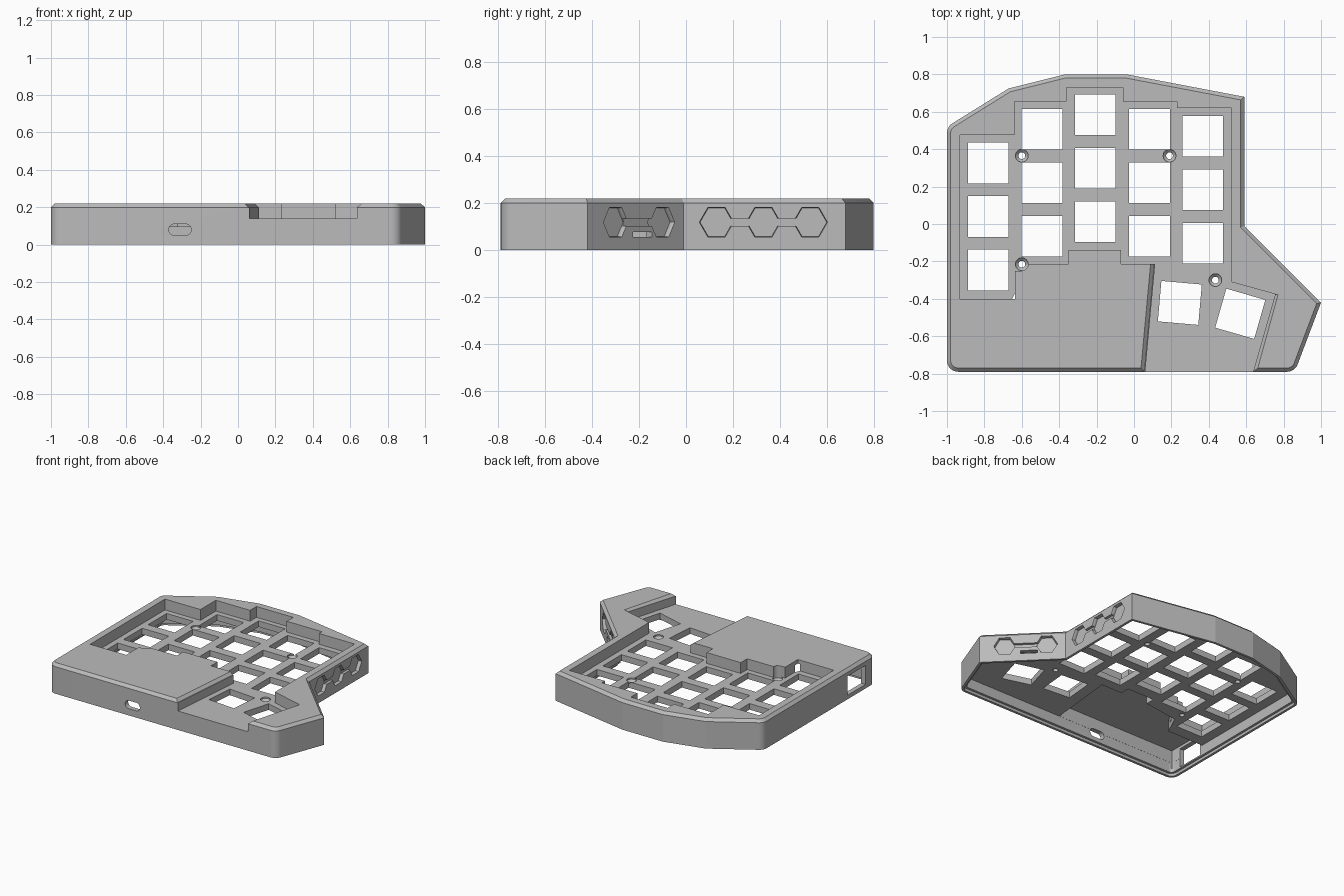
import bpy, bmesh, math
from mathutils import Vector, Matrix

if "Cube" in bpy.data.objects:
    bpy.data.objects.remove(bpy.data.objects["Cube"])

TOP, FLOOR, CEILING = 0.22, 0.14, 0.095


def loft(name, rings):
    """Closed solid through a stack of equal-length point rings."""
    bm = bmesh.new()
    rows = [[bm.verts.new(p) for p in ring] for ring in rings]
    n = len(rows[0])
    for a, b in zip(rows, rows[1:]):
        for i in range(n):
            j = (i + 1) % n
            bm.faces.new((a[i], a[j], b[j], b[i]))
    bm.faces.new(rows[0][::-1])
    bm.faces.new(rows[-1])
    bmesh.ops.recalc_face_normals(bm, faces=bm.faces)
    mesh = bpy.data.meshes.new(name)
    bm.to_mesh(mesh)
    bm.free()
    obj = bpy.data.objects.new(name, mesh)
    bpy.context.collection.objects.link(obj)
    return obj


def at(points, z):
    return [(p[0], p[1], z) for p in points]


def rounded(corners, steps=12):
    """Polygon from (x, y, radius) corners."""
    out = []
    for i, (x, y, r) in enumerate(corners):
        c = Vector((x, y))
        if r == 0:
            out.append(c)
            continue
        a = (Vector(corners[i - 1][:2]) - c).normalized()
        b = (Vector(corners[(i + 1) % len(corners)][:2]) - c).normalized()
        half = a.angle(b) / 2
        centre = c + (a + b).normalized() * (r / math.sin(half))
        s = (c + a * (r / math.tan(half)) - centre).normalized()
        e = (c + b * (r / math.tan(half)) - centre).normalized()
        for k in range(steps + 1):
            f = k / steps
            out.append(centre + (s * (1 - f) + e * f).normalized() * r)
    return out


def inset(points, d):
    """Mitred inward offset of a counter-clockwise polygon."""
    out = []
    for i, p in enumerate(points):
        a = (p - points[i - 1]).normalized()
        b = (points[(i + 1) % len(points)] - p).normalized()
        na, nb = Vector((-a.y, a.x)), Vector((-b.y, b.x))
        m = (na + nb).normalized()
        out.append(p + m * (d / m.dot(na)))
    return out


def cut(cutter):
    """Subtract a cutter from the case and discard it."""
    cutter.hide_render = True
    mod = case.modifiers.new("cut", 'BOOLEAN')
    mod.operation, mod.solver, mod.object = 'DIFFERENCE', 'EXACT', cutter
    bpy.ops.object.modifier_apply(modifier=mod.name)
    bpy.data.objects.remove(cutter)


def wall_cut(shape, origin, u, normal, depth, flare=1.0):
    """Cut a 2D shape (along the wall, up) into a vertical wall."""
    o, u, n = Vector(origin), Vector(u).normalized(), Vector(normal).normalized()
    levels = [(-depth, 1), (-0.012, 1), (0.012, flare)]
    cut(loft("wall_cutter", [[o + u * (x * s) + Vector((0, 0, y * s)) + n * d
                              for x, y in shape] for d, s in levels]))


def rect(w, h):
    return [(-w / 2, -h / 2), (w / 2, -h / 2), (w / 2, h / 2), (-w / 2, h / 2)]


def circle(r, n=32):
    return [(r * math.cos(math.tau * i / n), r * math.sin(math.tau * i / n)) for i in range(n)]


# Outer shell with a chamfered top edge
outline = rounded([(-1, -0.79, 0.06), (0.86, -0.79, 0.06), (1, -0.42, 0), (0.59, -0.01, 0),
                   (0.59, 0.68, 0), (-0.04, 0.80, 0), (-0.37, 0.80, 0), (-0.67, 0.725, 0),
                   (-1, 0.52, 0.06)])
case = loft("keyboard_case", [at(outline, 0), at(outline, 0.2), at(inset(outline, 0.02), TOP)])
bpy.context.view_layer.objects.active = case
case.select_set(True)

grey = bpy.data.materials.new("case_grey")
grey.use_nodes = True
colour = (0.5, 0.5, 0.5, 1)
grey.diffuse_color = colour
grey.node_tree.nodes["Principled BSDF"].inputs["Base Color"].default_value = colour
case.data.materials.append(grey)

# Hollow underside with a stepped lip for the base plate
lip, inner = inset(outline, 0.018), inset(outline, 0.035)
cut(loft("cavity", [at(lip, -0.02), at(lip, 0.02), at(inner, 0.02), at(inner, CEILING)]))

# Taller pocket for the electronics below the front cover
pocket = [(-0.964, -0.754), (0.02, -0.754), (0.07, -0.25), (-0.1, -0.25), (-0.1, -0.18),
          (-0.32, -0.18), (-0.32, -0.25), (-0.6, -0.29), (-0.67, -0.44), (-0.964, -0.44)]
cut(loft("pocket", [at(pocket, 0.05), at(pocket, 0.19)]))

# Sunken key plate, open to the front at the thumb keys
well = [(0.055, -0.85), (0.62, -0.85), (0.755, -0.375), (0.52, -0.31), (0.52, 0.62), (0.23, 0.62),
        (0.23, 0.655), (-0.06, 0.655), (-0.06, 0.73), (-0.36, 0.73), (-0.36, 0.655),
        (-0.64, 0.655), (-0.64, 0.475), (-0.93, 0.475), (-0.93, -0.4), (-0.635, -0.4),
        (-0.635, -0.25), (-0.6, -0.25), (-0.6, -0.215), (-0.35, -0.215), (-0.35, -0.14),
        (-0.07, -0.14), (-0.07, -0.215), (0.113, -0.215)]
cut(loft("key_well", [at(well, FLOOR), at(well, 0.3)]))

# Chamfers on both sides of the thumb opening
low = [(0.05, -0.85), (0.62, -0.85), (0.75, -0.378), (0.5, -0.33), (0.4, -0.21), (0.109, -0.21)]
shift = [-0.04, 0.04, 0.04, 0, 0, -0.04]
cut(loft("thumb_chamfer", [at(low, 0.2), at([(x + s, y) for (x, y), s in zip(low, shift)], 0.24)]))

# Key openings: five staggered columns of three, then two turned thumb keys
keys = []
for x, y in [(-0.78, 0.04), (-0.492, 0.22), (-0.207, 0.298), (0.083, 0.22), (0.368, 0.183)]:
    keys += [(x, y + row * 0.286, 0) for row in (-1, 0, 1)]
keys += [(0.245, -0.422, -5), (0.568, -0.48, -16)]
for x, y, turn in keys:
    spin = Matrix.Rotation(math.radians(turn), 2)
    square = [spin @ Vector(p) + Vector((x, y)) for p in rect(0.217, 0.217)]
    cut(loft("key_cutter", [at(square, 0.05), at(square, 0.3)]))

# Screw holes with countersinks
for x, y in [(-0.6, 0.365), (0.19, 0.365), (-0.6, -0.215), (0.435, -0.3)]:
    levels = [(0.018, 0.05), (0.018, 0.115), (0.034, 0.13), (0.034, 0.3)]
    cut(loft("screw_cutter", [[(x + a, y + b, z) for a, b in circle(r)] for r, z in levels]))

# Hexagon reliefs joined by bars on the right and diagonal walls
EAST, NORTH, DIAGONAL, SLOPE = (1, 0, 0), (0, 1, 0), (1, 1, 0), (1, -1, 0)
for y in (0.13, 0.33, 0.53):
    wall_cut(circle(0.07, 6), (0.59, y, 0.118), NORTH, EAST, 0.025, 1.1)
for y in (0.23, 0.43):
    wall_cut(rect(0.08, 0.03), (0.59, y, 0.118), NORTH, EAST, 0.02)
for y in (-0.3, -0.1):
    wall_cut(circle(0.07, 6), (0.58 - y, y, 0.118), SLOPE, DIAGONAL, 0.025, 1.1)
wall_cut(rect(0.18, 0.03), (0.78, -0.2, 0.118), SLOPE, DIAGONAL, 0.02)

# Switch slot, front cable port and left side opening
wall_cut(rect(0.113, 0.022), (0.765, -0.185, 0.066), SLOPE, DIAGONAL, 0.06)
port = rounded([(x, y, 0.029) for x, y in rect(0.12, 0.06)], 8)
wall_cut(port, (-0.31, -0.79, 0.08), EAST, (0, -1, 0), 0.06)
wall_cut(rect(0.21, 0.14), (-1, -0.565, 0.1), NORTH, (-1, 0, 0), 0.07)

# Smooth the rounded corners only
bpy.ops.object.shade_smooth_by_angle(angle=math.radians(9))
